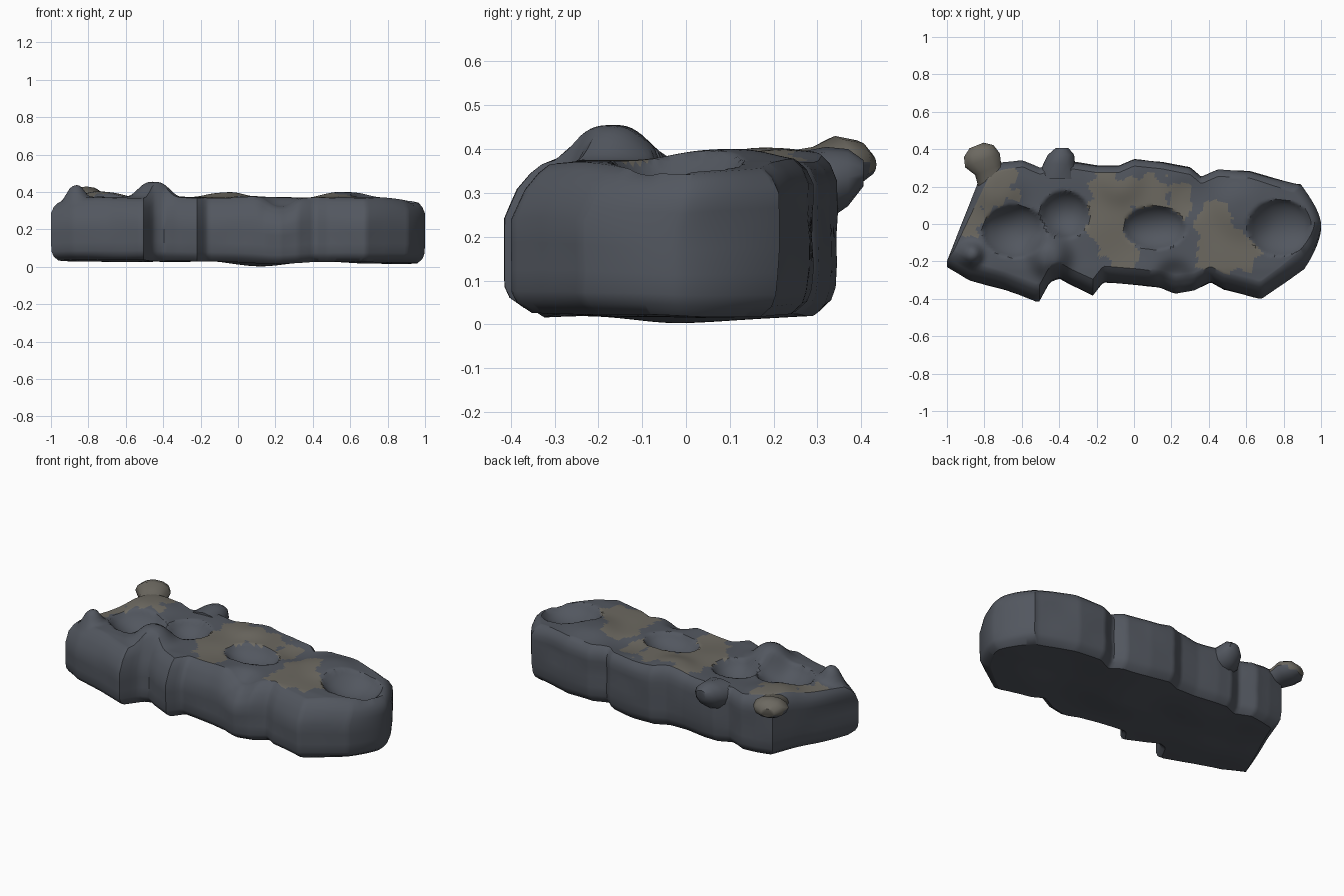
import bpy, bmesh, math
from mathutils import Vector, noise

if "Cube" in bpy.data.objects:
    bpy.data.objects.remove(bpy.data.objects["Cube"])


def material(name, rgb):
    m = bpy.data.materials.new(name)
    m.diffuse_color = (*rgb, 1)
    m.use_nodes = True
    m.node_tree.nodes["Principled BSDF"].inputs["Base Color"].default_value = m.diffuse_color
    return m


ROCK = material("dark_rock", (0.085, 0.095, 0.115))
SAND = material("dusty_rock", (0.15, 0.14, 0.118))

# Plan outline: front and back edges as (x, y)
FRONT = [(-1, -.23), (-.88, -.30), (-.69, -.35), (-.51, -.42), (-.45, -.31), (-.40, -.29),
         (-.33, -.33), (-.22, -.38), (-.165, -.31), (.02, -.325), (.14, -.34), (.22, -.37),
         (.32, -.355), (.41, -.31), (.48, -.35), (.68, -.40), (.80, -.32), (.91, -.24)]
BACK = [(-.80, .31), (-.70, .33), (-.60, .34), (-.50, .30), (-.42, .335), (-.33, .33),
        (-.20, .31), (-.08, .31), (0, .345), (.15, .33), (.30, .30), (.36, .25),
        (.45, .29), (.62, .28), (.87, .21)]
# Inset of the side wall by relative height
INSET_FRONT = [(0, .045), (.07, .012), (.15, 0), (.65, 0), (.85, .03), (.95, .06), (1, .085)]
INSET_BACK = [(0, .04), (.08, .01), (.2, 0), (.85, 0), (.95, .015), (1, .035)]
# Craters: x, y, radius x, radius y, depth
CRATERS = [(-.64, -.04, .17, .14, .085), (-.37, .05, .13, .125, .08),
           (.11, -.02, .165, .115, .075), (.78, -.02, .17, .15, .085)]
# Bumps on top: x, y, radius, height
BUMPS = [(-.45, -.17, .10, .085), (-.87, -.16, .055, .075), (.58, .08, .14, .025),
         (-.08, .24, .12, .03), (-.72, .2, .13, .03), (.22, -.30, .09, -.05), (.3, .15, .1, -.015)]
# Dusty patches: x, y, radius x, radius y
PATCHES = [(-.76, .24, .13, .17), (-.87, .05, .06, .13), (-.13, .05, .12, .24),
           (-.05, -.17, .07, .10), (.05, .17, .15, .09), (.25, .12, .06, .1),
           (.49, -.15, .17, .13), (.43, .0, .09, .13)]


def interp(pts, x):
    for (x0, y0), (x1, y1) in zip(pts, pts[1:]):
        if x <= x1:
            t = max(0, (x - x0) / (x1 - x0))
            return y0 + (y1 - y0) * t
    return pts[-1][1]


def top_height(x, y):
    z = .372 + .012 * noise.noise(Vector((x * 4, y * 4, 3)))
    z -= .04 * max(0, (abs(x) - .75) / .25) ** 1.5
    z -= .12 * max(0, -y - .24)
    for cx, cy, r, h in BUMPS:
        d = math.hypot(x - cx, y - cy) / r
        z += h * math.exp(-d ** 3)
    for cx, cy, rx, ry, depth in CRATERS:
        d = math.hypot((x - cx) / rx, (y - cy) / ry)
        if d < 1:
            z -= depth * (1 - d * d) ** .75
    return z


def place(u, v, w):
    a, b = interp(INSET_FRONT, w), interp(INSET_BACK, w)
    fx, bx = -1 + 1.91 * u, -.80 + 1.69 * u
    fy, by = interp(FRONT, fx) + a, interp(BACK, bx) - b
    x, y = fx + (bx - fx) * v, fy + (by - fy) * v
    # Bulging right end, rounded rims on both ends
    x += .10 * (1 - abs(2 * v - 1) ** 1.6) * max(0, (u - .75) / .25) ** 1.5
    x -= b * max(0, (u - .85) / .15)
    x += b * max(0, (.15 - u) / .15)
    zb = .035 - .015 * u + .012 * noise.noise(Vector((x * 3, y * 4, 9)))
    zb -= .018 * math.exp(-((x - .08) ** 2 + y * y) / .03)
    zt = top_height(x, y)
    side = .008 * math.sin(math.pi * w)
    y += side * noise.noise(Vector((x * 5, y * 5, w * 3)))
    return Vector((x, y, zb + (zt - zb) * w))


def dusty(p):
    for cx, cy, rx, ry, depth in CRATERS:
        if math.hypot((p.x - cx) / rx, (p.y - cy) / ry) < 1:
            return False
    for cx, cy, rx, ry in PATCHES:
        d = math.hypot((p.x - cx) / rx, (p.y - cy) / ry)
        if d < 1 + .5 * noise.noise(Vector((p.x * 17, p.y * 17, 1))):
            return True
    return False


def finish(bm, name, angle):
    me = bpy.data.meshes.new(name)
    bm.normal_update()
    bm.to_mesh(me)
    bm.free()
    me.materials.append(ROCK)
    me.materials.append(SAND)
    ob = bpy.data.objects.new(name, me)
    bpy.context.collection.objects.link(ob)
    bpy.ops.object.select_all(action='DESELECT')
    ob.select_set(True)
    bpy.context.view_layer.objects.active = ob
    bpy.ops.object.shade_smooth_by_angle(angle=math.radians(angle))
    return ob


# Main slab: gridded box surface mapped onto the rock shape
bm = bmesh.new()
NU, NV = 120, 44
LEVELS = [0, .07, .15, .3, .48, .65, .75, .85, .9, .95, 1]
NW = len(LEVELS) - 1
cache = {}


def vert(i, j, k):
    if (i, j, k) not in cache:
        cache[i, j, k] = bm.verts.new(place(i / NU, j / NV, LEVELS[k]))
    return cache[i, j, k]


def sheet(na, nb, f, top=False):
    for a in range(na):
        for b in range(nb):
            face = bm.faces.new([vert(*f(a, b)), vert(*f(a + 1, b)),
                                 vert(*f(a + 1, b + 1)), vert(*f(a, b + 1))])
            if top and dusty(face.calc_center_median()):
                face.material_index = 1


sheet(NU, NV, lambda a, b: (a, b, NW), True)
sheet(NV, NU, lambda a, b: (b, a, 0))
sheet(NU, NW, lambda a, b: (a, 0, b))
sheet(NW, NU, lambda a, b: (b, NV, a))
sheet(NW, NV, lambda a, b: (0, b, a))
sheet(NV, NW, lambda a, b: (NU, a, b))
bmesh.ops.recalc_face_normals(bm, faces=bm.faces)
finish(bm, "rock_slab", 35)


# Knobs jutting from the back rim: stem ring to rounded tip
def knob(name, path, sand):
    bm = bmesh.new()
    rings = []
    for (x, y, z, r, h), (dx, dy) in path:
        side = Vector((-dy, dx, 0)).normalized()
        rings.append([bm.verts.new(Vector((x, y, z)) + side * r * math.cos(t) + Vector((0, 0, h * math.sin(t))))
                      for t in [math.tau * i / 12 for i in range(12)]])
    for p, q in zip(rings, rings[1:]):
        for i in range(12):
            bm.faces.new([p[i], p[(i + 1) % 12], q[(i + 1) % 12], q[i]])
    bm.faces.new(rings[0])
    bm.faces.new(rings[-1])
    bmesh.ops.recalc_face_normals(bm, faces=bm.faces)
    for f in bm.faces:
        f.material_index = int(sand and f.normal.z > -.3)
    finish(bm, name, 45)


knob("corner_knob", [((-.74, .20, .34, .09, .05), (-.4, 1)), ((-.78, .29, .35, .075, .055), (-.4, 1)),
                     ((-.81, .34, .37, .10, .06), (-.4, 1)), ((-.83, .39, .37, .085, .05), (-.4, 1)),
                     ((-.842, .42, .365, .04, .025), (-.4, 1))], True)
knob("rim_knob", [((-.40, .24, .32, .12, .07), (0, 1)), ((-.40, .32, .32, .085, .085), (0, 1)),
                  ((-.39, .37, .335, .07, .065), (0, 1)), ((-.385, .405, .345, .035, .03), (0, 1))], False)
